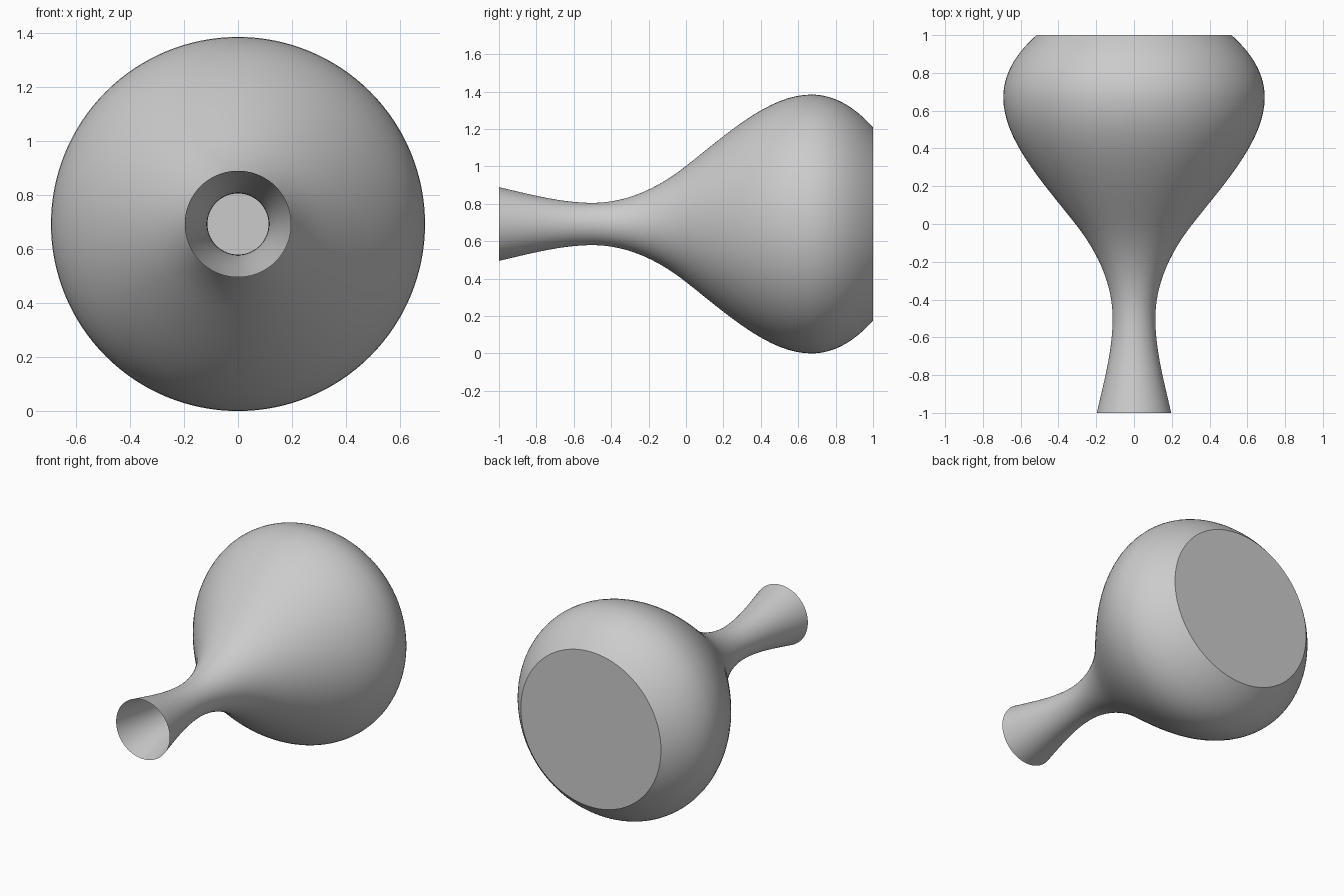
import bpy, bmesh, math

if "Cube" in bpy.data.objects:
    bpy.data.objects.remove(bpy.data.objects["Cube"])

R_MAX = 0.692
# Profile knots along the axis: (y, radius, slope)
KNOTS = [(-1.0, 0.197, -0.23), (-0.5, 0.113, 0.0), (0.0, 0.31, 0.787),
         (0.67, R_MAX, 0.0), (1.0, 0.516, -1.12)]
STEPS, SIDES = 16, 128


def hermite(a, b, t):
    """Smooth profile point between two knots."""
    h = b[0] - a[0]
    r = ((2*t**3 - 3*t**2 + 1) * a[1] + (t**3 - 2*t**2 + t) * h * a[2]
         + (3*t**2 - 2*t**3) * b[1] + (t**3 - t**2) * h * b[2])
    return a[0] + h * t, r


profile = [hermite(a, b, i / STEPS) for a, b in zip(KNOTS, KNOTS[1:]) for i in range(STEPS)]
profile.append(KNOTS[-1][:2])

# Vase body: thin turned skin, open mouth at the front, flat base at the back
bm = bmesh.new()
rings = []
for y, r in profile:
    rings.append([bm.verts.new((r * math.cos(2 * math.pi * k / SIDES), y,
                                R_MAX + r * math.sin(2 * math.pi * k / SIDES)))
                  for k in range(SIDES)])
for lo, hi in zip(rings, rings[1:]):
    for k in range(SIDES):
        n = (k + 1) % SIDES
        bm.faces.new((lo[k], hi[k], hi[n], lo[n]))
bm.faces.new(rings[-1][::-1])
bmesh.ops.recalc_face_normals(bm, faces=bm.faces[:])
# Make the base face outward (+y)
bm.faces.ensure_lookup_table()
bm.normal_update()
if bm.faces[-1].normal.y < 0:
    bmesh.ops.reverse_faces(bm, faces=bm.faces[:])

mesh = bpy.data.meshes.new("vase")
bm.to_mesh(mesh)
bm.free()
vase = bpy.data.objects.new("vase", mesh)
bpy.context.collection.objects.link(vase)
bpy.context.view_layer.objects.active = vase
vase.select_set(True)
bpy.ops.object.shade_smooth_by_angle(angle=math.radians(30))
